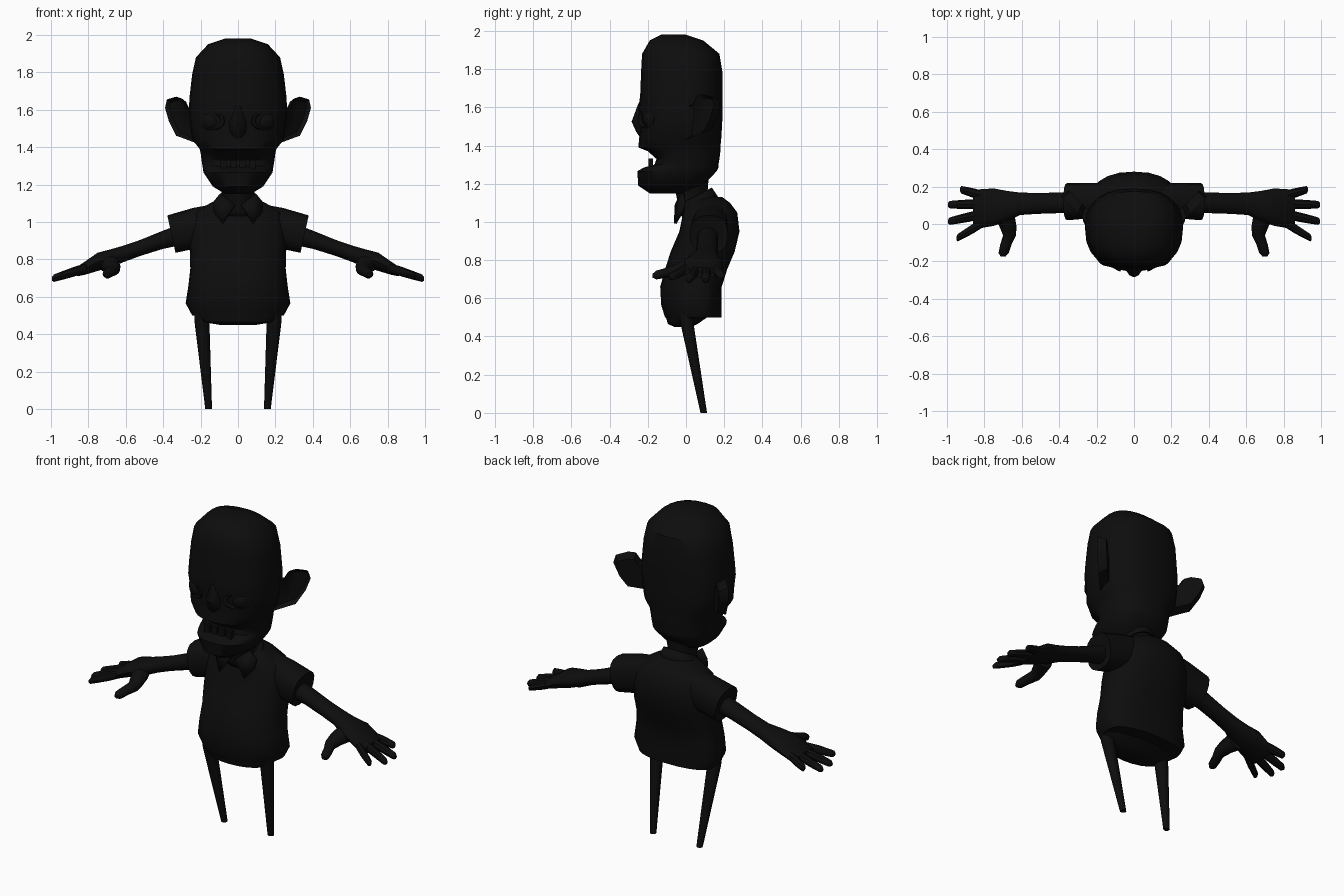
import bpy
import bmesh
import math
from mathutils import Vector, Matrix

cube = bpy.data.objects.get("Cube")
if cube:
    bpy.data.objects.remove(cube, do_unlink=True)

black = bpy.data.materials.new("near_black")
black.use_nodes = True
black.diffuse_color = (0.004, 0.004, 0.004, 1)
black.node_tree.nodes["Principled BSDF"].inputs["Base Color"].default_value = black.diffuse_color


def finish(name, bm, mirror=False, smooth=40, thick=0):
    bmesh.ops.recalc_face_normals(bm, faces=bm.faces)
    mesh = bpy.data.meshes.new(name)
    bm.to_mesh(mesh)
    bm.free()
    obj = bpy.data.objects.new(name, mesh)
    bpy.context.collection.objects.link(obj)
    mesh.materials.append(black)
    if thick:
        obj.modifiers.new("thickness", 'SOLIDIFY').thickness = thick
    if mirror:
        obj.modifiers.new("mirror", 'MIRROR').use_mirror_merge = False
    bpy.ops.object.select_all(action='DESELECT')
    bpy.context.view_layer.objects.active = obj
    obj.select_set(True)
    bpy.ops.object.shade_smooth_by_angle(angle=math.radians(smooth))
    return obj


def level(z, half, front, back, mid):
    """Horizontal ring with separate front and back depth."""
    return ((0, mid, z), (half, 0, 0), (0, back - mid, 0), (0, front - mid, 0))


def upright(x, y, z, ry, rz, lean=0.0):
    """Ring standing across the x direction."""
    return ((x, y, z), (0, ry, 0), (lean, 0, rz), (-lean, 0, -rz))


def loft(name, rings, n=20, power=2.0, cap=True, **opts):
    bm = bmesh.new()
    rows = []
    for c, u, vp, vn in rings:
        row = []
        for i in range(n):
            a = math.tau * i / n
            ca, sa = math.cos(a), math.sin(a)
            p = math.copysign(abs(ca) ** (2 / power), ca)
            q = abs(sa) ** (2 / power)
            v = Vector(vp) if sa >= 0 else Vector(vn)
            row.append(bm.verts.new(Vector(c) + Vector(u) * p + v * q))
        rows.append(row)
    for a, b in zip(rows, rows[1:]):
        for i in range(n):
            j = (i + 1) % n
            bm.faces.new((a[i], a[j], b[j], b[i]))
    if cap:
        bm.faces.new(rows[0])
        bm.faces.new(rows[-1])
    return finish(name, bm, **opts)


# Head with recessed open mouth and heavy jaw
head = [(1.98, .07, -.13, .0), (1.95, .16, -.19, .09), (1.88, .225, -.23, .175),
        (1.79, .245, -.235, .19), (1.66, .26, -.24, .19), (1.59, .262, -.25, .19),
        (1.53, .258, -.235, .19), (1.44, .245, -.245, .185), (1.39, .205, -.25, .18),
        (1.37, .2, -.2, .18), (1.33, .195, -.155, .175), (1.3, .19, -.165, .17),
        (1.285, .187, -.22, .17), (1.265, .185, -.255, .16), (1.19, .135, -.25, .09),
        (1.15, .07, -.19, .0)]
loft("head", [level(*r, -.02) for r in head], n=24, power=2.4)

# Nose
nose = [(1.62, .03, -.25), (1.57, .04, -.268), (1.525, .052, -.285),
        (1.47, .05, -.26), (1.44, .025, -.24)]
loft("nose", [level(z, w, f, -.15, -.2) for z, w, f in nose], n=12)

# Eyes and eyelid rims
bm = bmesh.new()
bmesh.ops.create_uvsphere(bm, u_segments=16, v_segments=10, radius=.062,
                          matrix=Matrix.Translation((.14, -.165, 1.54)))
finish("eyeballs", bm, mirror=True)
lid = []
for i in range(9):
    a = math.tau * i / 8
    r, d = .058 + .012 * math.cos(a), .012 * math.sin(a)
    lid.append(((.14, -.208 + d, 1.54), (r, r * .55, 0), (0, 0, r * .75), (0, 0, -r * .75)))
loft("eyelids", lid, n=16, cap=False, mirror=True)

# Lower teeth
bm = bmesh.new()
for x in (.025, .075):
    bmesh.ops.create_cube(bm, size=1, matrix=Matrix.Translation((x, -.185, 1.3))
                          @ Matrix.Diagonal((.035, .025, .065, 1)))
finish("lower_teeth", bm, mirror=True)

# Ears: swept back plates with a hollow front
outline = [(.22, 1.6), (.28, 1.615), (.3, 1.66), (.33, 1.67), (.38, 1.655),
           (.39, 1.61), (.37, 1.54), (.33, 1.46), (.3, 1.45), (.22, 1.42)]
bm = bmesh.new()
front = bm.faces.new([bm.verts.new((x, x - .245, z)) for x, z in outline])
back = bmesh.ops.extrude_face_region(bm, geom=[front], use_keep_orig=True)
moved = [g for g in back["geom"] if isinstance(g, bmesh.types.BMVert)]
centre = sum((v.co for v in moved), Vector()) / len(moved)
for v in moved:
    v.co = centre + (v.co - centre) * .8 + Vector((-.025, .05, 0))
bmesh.ops.inset_individual(bm, faces=[front], thickness=.022)
for v in front.verts:
    v.co += Vector((-.008, .025, 0))
finish("ears", bm, mirror=True)

# Neck
loft("neck", [level(1.22, .1, -.07, .12, .03), level(1.1, .075, -.045, .11, .03),
              level(.98, .08, -.01, .12, .05)], n=14)

# Shirt body, hunched at the upper back
torso = [(1.13, .09, .03, .19), (1.1, .15, .0, .23), (1.05, .23, -.015, .268),
         (.95, .255, -.035, .28), (.845, .258, -.08, .255), (.75, .255, -.11, .215),
         (.66, .265, -.135, .187), (.565, .28, -.13, .185), (.5, .245, -.11, .185)]
loft("shirt", [level(*r, .08) for r in torso], n=24, power=2.3)

# Seat of the trousers under the hem
loft("trouser_seat", [level(.6, .24, -.11, .13, .02), level(.5, .235, -.105, .11, .02),
                      level(.465, .19, -.095, .06, .0), level(.45, .1, -.06, .03, -.01)], n=20)

# Sleeves
loft("sleeves", [upright(.1, .13, 1.0, .09, .1), upright(.24, .125, .965, .095, .11),
                 upright(.356, .12, .935, .1, .1, .022),
                 upright(.35, .12, .935, .08, .08, .018)],
     n=16, power=2.5, mirror=True)

# Collar band and its two front points
loft("collar_band", [((0, .07, 1.07), (.13, 0, 0), (0, .105, .05), (0, -.1, -.04)),
                     ((0, .05, 1.135), (.1, 0, 0), (0, .085, .045), (0, -.085, -.045))],
     n=20, cap=False, thick=.015)
bm = bmesh.new()
bm.faces.new([bm.verts.new(p) for p in ((.015, -.045, 1.09), (.09, -.01, 1.15),
                                        (.13, .0, 1.1), (.125, -.015, 1.05), (.08, -.05, .99))])
finish("collar_points", bm, mirror=True, thick=.015)

# Arms flowing into the palms
loft("arms", [upright(.28, .115, .94, .055, .06), upright(.4, .113, .905, .055, .05),
              upright(.52, .11, .862, .056, .044), upright(.61, .108, .83, .06, .045),
              upright(.68, .095, .805, .082, .05), upright(.75, .09, .787, .1, .05),
              upright(.82, .082, .752, .104, .036), upright(.86, .08, .735, .098, .026)],
     n=14, mirror=True)

# Four spread fingers
fingers = {"little": (.152, .93, .185), "ring": (.107, .995, .103),
           "middle": (.053, .995, .013), "index": (.005, .95, -.078)}
for name, (y0, x1, y1) in fingers.items():
    rings = []
    for t, r in ((0, .024), (.35, .026), (.7, .023), (.94, .02), (1, .01)):
        x = .81 + (x1 - .81) * t
        rings.append(upright(x, y0 + (y1 - y0) * t, .755 - (x - .81) * .32, r, r))
    loft(name + "_fingers", rings, n=8, mirror=True)

# Thumbs pointing forward
thumb = [(.7, .06, .785, .06), (.675, -.01, .765, .046), (.665, -.06, .745, .035),
         (.685, -.11, .732, .03), (.697, -.155, .722, .027), (.7, -.175, .718, .012)]
loft("thumbs", [((x, y, z), (r, 0, 0), (0, 0, r * .9), (0, 0, -r * .9))
                for x, y, z, r in thumb], n=10, mirror=True)

# Thin tapering legs
loft("legs", [((.19, -.01, .56), (.045, 0, 0), (0, .042, 0), (0, -.042, 0)),
              ((.193, .005, .47), (.04, 0, 0), (0, .036, 0), (0, -.036, 0)),
              ((.157, .093, 0), (.018, 0, 0), (0, .018, 0), (0, -.018, 0))],
     n=10, mirror=True)
